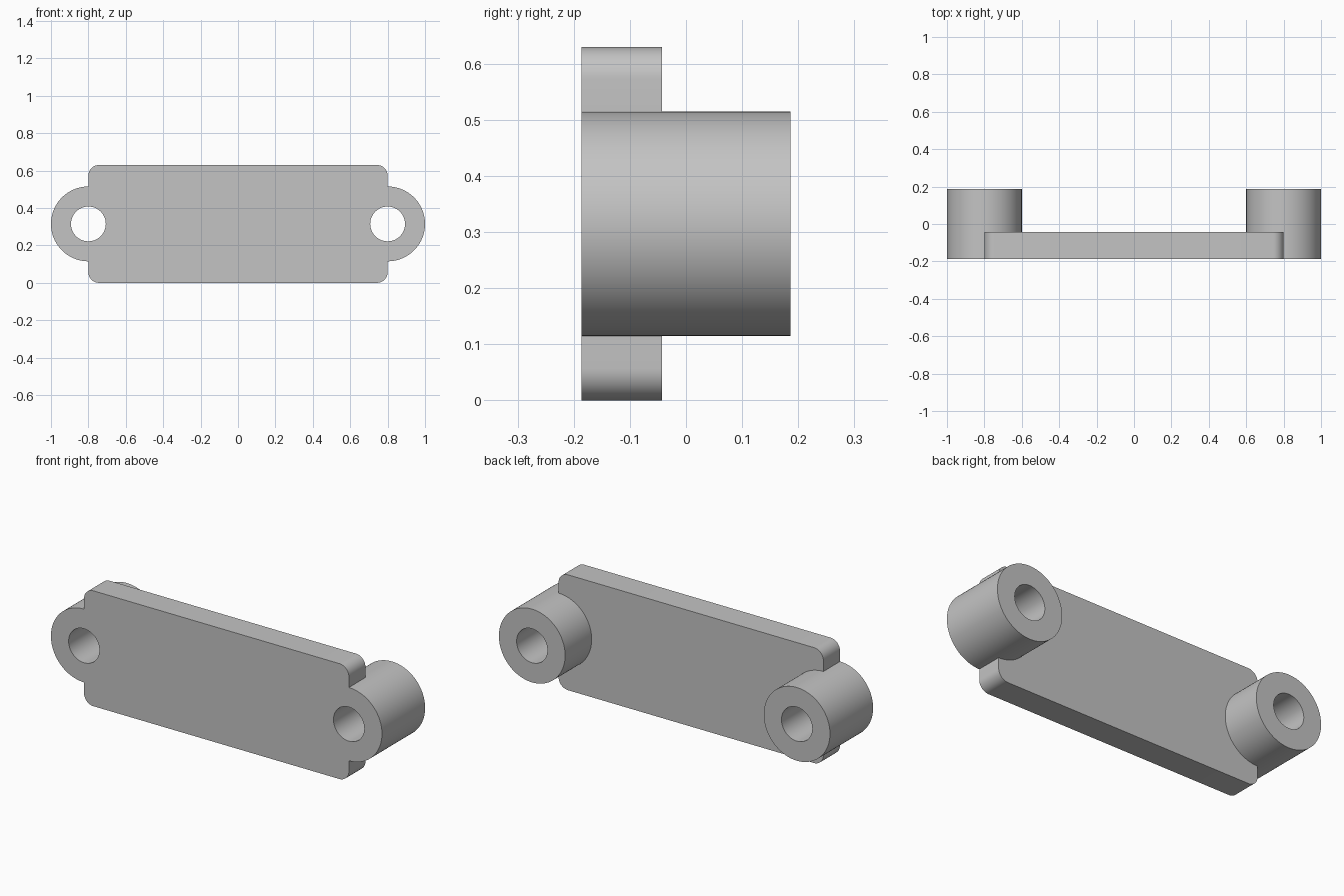
import bpy, bmesh
from math import cos, sin, pi

cube = bpy.data.objects.get("Cube")
if cube:
    bpy.data.objects.remove(cube, do_unlink=True)

HALF_X, HEIGHT, CORNER = 0.8, 0.63, 0.057
FRONT, PLATE_BACK, BACK = -0.186, -0.043, 0.186
BOSS_R, HOLE_R = 0.2, 0.093
MID_Z = HEIGHT / 2

grey = bpy.data.materials.new("plain grey")
grey.use_nodes = True
colour = (0.55, 0.55, 0.55, 1)
grey.diffuse_color = colour
grey.node_tree.nodes["Principled BSDF"].inputs["Base Color"].default_value = colour


def prism(name, outline, y0, y1):
    """Extrude an x-z outline from y0 back to y1."""
    bm = bmesh.new()
    face = bm.faces.new([bm.verts.new((x, y0, z)) for x, z in outline])
    new = bmesh.ops.extrude_face_region(bm, geom=[face], use_keep_orig=True)["geom"]
    for v in new:
        if isinstance(v, bmesh.types.BMVert):
            v.co.y = y1
    bmesh.ops.recalc_face_normals(bm, faces=bm.faces)
    mesh = bpy.data.meshes.new(name)
    bm.to_mesh(mesh)
    bm.free()
    mesh.materials.append(grey)
    obj = bpy.data.objects.new(name, mesh)
    bpy.context.collection.objects.link(obj)
    return obj


def arc(cx, cz, r, start, sweep, steps):
    return [(cx + r * cos(start + sweep * i / steps),
             cz + r * sin(start + sweep * i / steps)) for i in range(steps + 1)]


def circle(cx, r, n=96):
    return arc(cx, MID_Z, r, pi / n, 2 * pi, n)[:-1]


def combine(target, tool, operation):
    mod = target.modifiers.new(operation.lower(), 'BOOLEAN')
    mod.operation = operation
    mod.solver = 'EXACT'
    mod.object = tool
    bpy.context.view_layer.objects.active = target
    bpy.ops.object.modifier_apply(modifier=mod.name)
    bpy.data.objects.remove(tool, do_unlink=True)


# Plate with rounded corners
outline = []
for i, (sx, sz) in enumerate([(1, 1), (-1, 1), (-1, -1), (1, -1)]):
    outline += arc(sx * (HALF_X - CORNER), MID_Z + sz * (MID_Z - CORNER),
                   CORNER, i * pi / 2, pi / 2, 12)
plate = prism("mounting_plate", outline, FRONT, PLATE_BACK)

# Round end bosses, then the through holes
for side in (-1, 1):
    combine(plate, prism("boss", circle(side * HALF_X, BOSS_R), FRONT, BACK), 'UNION')
for side in (-1, 1):
    combine(plate, prism("hole_cutter", circle(side * HALF_X, HOLE_R), -0.3, 0.3), 'DIFFERENCE')

# Smooth round walls, crisp edges
bpy.ops.object.select_all(action='DESELECT')
plate.select_set(True)
bpy.context.view_layer.objects.active = plate
bpy.ops.object.shade_smooth_by_angle(angle=pi / 6)
